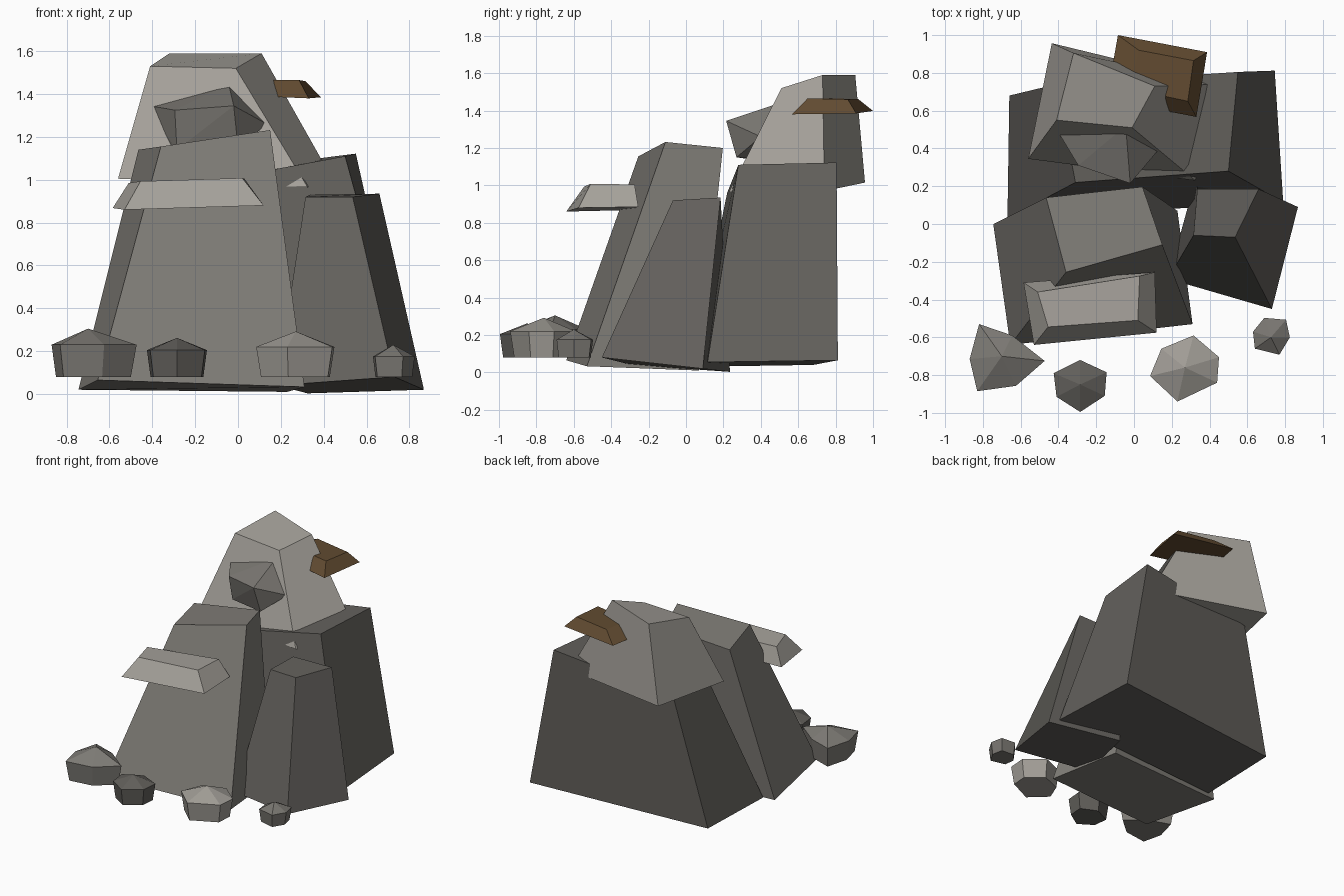
import bpy, bmesh


def stone_grey(v):
    """Warm grey of brightness v."""
    return (v, v * .95, v * .86, 1)


def loft(name, bottom, top, color, apex=None, hull=False):
    """Join two matching rings; close with a flat lid or a pointed cap (or wrap in a hull)."""
    bm = bmesh.new()
    b = [bm.verts.new(p) for p in bottom]
    t = [bm.verts.new(p) for p in top]
    n = len(b)
    if hull:
        bmesh.ops.convex_hull(bm, input=bm.verts[:])
    else:
        bm.faces.new(b[::-1])
        if apex:
            a = bm.verts.new(apex)
        else:
            bm.faces.new(t)
        for i in range(n):
            j = (i + 1) % n
            bm.faces.new((b[i], b[j], t[j], t[i]))
            if apex:
                bm.faces.new((t[i], t[j], a))
    bmesh.ops.recalc_face_normals(bm, faces=bm.faces)
    me = bpy.data.meshes.new(name)
    bm.to_mesh(me)
    bm.free()
    ob = bpy.data.objects.new(name, me)
    bpy.context.collection.objects.link(ob)
    mat = bpy.data.materials.new(name + "_colour")
    mat.diffuse_color = color
    me.materials.append(mat)
    return ob


# Big leaning slabs (rings run front-left, front-right, back-right, back-left)
loft("front_slab",
     [(-.655, -.64, .065), (.31, -.53, .033), (.23, .07, .01), (-.745, 0, .02)],
     [(-.36, -.255, 1.155), (.15, -.11, 1.232), (.045, .197, 1.2), (-.465, .14, 1.14)],
     stone_grey(.22))
loft("right_slab",
     [(.18, -.29, .04), (.73, -.45, .08), (.868, .09, .02), (.325, .235, .003)],
     [(.315, -.06, .92), (.535, -.07, .92), (.66, .185, .935), (.335, .185, .93)],
     stone_grey(.125))
loft("back_slab",
     [(-.67, .03, .03), (.79, .115, .055), (.745, .812, .065), (-.66, .68, .04)],
     [(-.31, .22, .96), (.5, .28, 1.11), (.55, .805, 1.122), (-.41, .74, 1.0)],
     stone_grey(.125))

# Summit block and the wedge jutting from its face
loft("summit_block",
     [(-.56, .345, 1.005), (.325, .23, .965), (.46, .74, .97), (-.435, .957, 1.015)],
     [(-.41, .55, 1.53), (-.01, .51, 1.52), (.11, .73, 1.59), (-.32, .905, 1.59)],
     stone_grey(.37))
loft("summit_wedge",
     [(-.285, .34, 1.14), (0, .27, 1.15), (.136, .4, 1.26), (-.36, .5, 1.13)],
     [(-.295, .31, 1.325), (-.02, .215, 1.345), (-.044, .52, 1.447), (-.44, .55, 1.35)],
     stone_grey(.2), hull=True)

# Ledge on the front slab and the brown ledge on the summit
loft("front_ledge",
     [(-.53, -.64, .86), (.12, -.575, .88), (.11, -.255, .885), (-.585, -.31, .868)],
     [(-.455, -.545, .993), (.02, -.51, 1.008), (.03, -.275, 1.005), (-.51, -.36, .985)],
     stone_grey(.38))
loft("brown_ledge",
     [(-.145, .66, 1.4), (.33, .567, 1.38), (.387, .91, 1.385), (-.085, 1.0, 1.398)],
     [(-.02, .715, 1.465), (.285, .65, 1.465), (.315, .865, 1.46), (.025, .92, 1.462)],
     (.12, .07, .03, 1))

# Loose stones: outline, apex, shoulder height and brightness
stones = [
    ([(-.82, -.53), (-.87, -.715), (-.83, -.885), (-.625, -.857), (-.473, -.725), (-.645, -.59)],
     (-.70, -.70, .305), .23, .21),
    ([(-.285, -.72), (-.425, -.79), (-.41, -.915), (-.285, -.995), (-.155, -.91), (-.145, -.785)],
     (-.285, -.85, .262), .205, .12),
    ([(.315, -.59), (.145, -.66), (.085, -.805), (.23, -.94), (.44, -.84), (.45, -.705)],
     (.27, -.76, .292), .22, .35),
    ([(.69, -.497), (.63, -.57), (.64, -.66), (.77, -.692), (.825, -.6), (.805, -.507)],
     (.725, -.60, .23), .175, .19),
]
for k, (ring, apex, h, v) in enumerate(stones):
    low = [(apex[0] + (x - apex[0]) * .88, apex[1] + (y - apex[1]) * .88, .08) for x, y in ring]
    loft(f"loose_stone_{k + 1}", low, [(x, y, h) for x, y in ring], stone_grey(v), apex)
